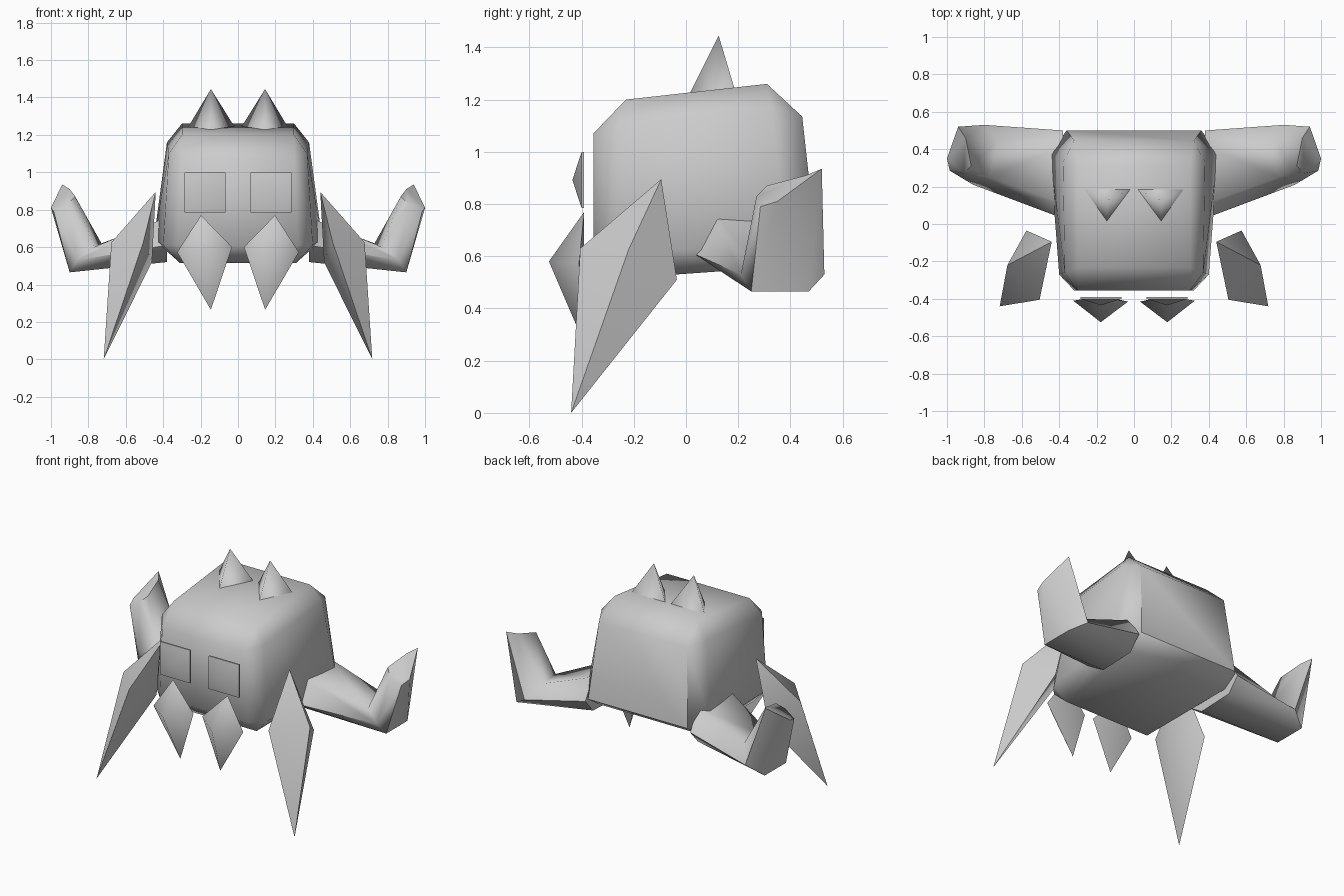
import bpy, bmesh, math

if "Cube" in bpy.data.objects:
    bpy.data.objects.remove(bpy.data.objects["Cube"])

grey = bpy.data.materials.new("stone_grey")
grey.diffuse_color = (0.6, 0.6, 0.6, 1)
grey.use_nodes = True
grey.node_tree.nodes["Principled BSDF"].inputs["Base Color"].default_value = grey.diffuse_color


def make(name, bm, angle):
    """Turn a bmesh into a shaded object; edges sharper than angle stay hard."""
    bmesh.ops.recalc_face_normals(bm, faces=bm.faces)
    me = bpy.data.meshes.new(name)
    bm.to_mesh(me)
    bm.free()
    me.materials.append(grey)
    ob = bpy.data.objects.new(name, me)
    bpy.context.collection.objects.link(ob)
    bpy.ops.object.select_all(action='DESELECT')
    ob.select_set(True)
    bpy.context.view_layer.objects.active = ob
    bpy.ops.object.shade_smooth_by_angle(angle=math.radians(angle))
    return ob


def hull(name, pts, angle):
    bm = bmesh.new()
    for p in pts:
        bm.verts.new(p)
    bmesh.ops.convex_hull(bm, input=bm.verts)
    bmesh.ops.dissolve_limit(bm, angle_limit=0.02, verts=bm.verts, edges=bm.edges)
    return make(name, bm, angle)


def loft(name, rings, angle):
    """Skin between matching rings and cap both ends."""
    bm = bmesh.new()
    rows = [[bm.verts.new(p) for p in r] for r in rings]
    for a, b in zip(rows, rows[1:]):
        for i in range(len(a)):
            j = (i + 1) % len(a)
            bm.faces.new((a[i], a[j], b[j], b[i]))
    bm.faces.new(rows[0])
    bm.faces.new(rows[-1])
    return make(name, bm, angle)


def side(s, pts):
    return [(s * x, y, z) for x, y, z in pts]


# Body: tapered block, each corner cut into three points
body_half = [
    (0.30, -0.23, 1.20), (0.30, -0.355, 1.07), (0.37, -0.26, 1.10),
    (0.30, 0.31, 1.26), (0.32, 0.445, 1.135), (0.38, 0.33, 1.16),
    (0.31, -0.25, 0.515), (0.32, -0.355, 0.61), (0.40, -0.27, 0.61),
    (0.36, 0.38, 0.56), (0.36, 0.50, 0.64), (0.45, 0.38, 0.64)]
hull("body", body_half + side(-1, body_half), 50)

# Arm rings: bottom front, bottom back, back, top back, top front, front
shoulder = [(0.38, 0.17, 0.52), (0.38, 0.42, 0.53), (0.38, 0.50, 0.62),
            (0.38, 0.42, 0.75), (0.38, 0.11, 0.76), (0.38, 0.03, 0.61)]
elbow = [(0.90, 0.25, 0.465), (0.90, 0.47, 0.465), (0.80, 0.53, 0.53),
         (0.73, 0.44, 0.62), (0.77, 0.25, 0.60), (0.86, 0.21, 0.53)]
hand = [(0.985, 0.285, 0.79), (1.0, 0.35, 0.81), (0.94, 0.52, 0.935),
        (0.90, 0.46, 0.91), (0.87, 0.31, 0.87), (0.91, 0.27, 0.83)]

# Leg spike: top, front, outer, back, inner, tip
leg = [(0.44, -0.095, 0.895), (0.505, -0.405, 0.63), (0.677, -0.22, 0.625),
       (0.575, -0.035, 0.51), (0.46, -0.19, 0.52), (0.718, -0.44, 0.0)]

# Fang: rim of four points and a peak toward the front
fang = [(0.198, -0.39, 0.77), (0.325, -0.41, 0.573), (0.032, -0.415, 0.60),
        (0.145, -0.39, 0.265), (0.178, -0.525, 0.58)]

for s, label in ((1, "right"), (-1, "left")):
    loft(label + "_arm", [side(s, r) for r in (shoulder, elbow, hand)], 60)
    hull(label + "_leg_spike", side(s, leg), 60)
    hull(label + "_fang", side(s, fang), 85)

    # Horn: three-sided spike, open where it meets the body
    bm = bmesh.new()
    apex, *base = [bm.verts.new(p) for p in side(s, [
        (0.145, 0.125, 1.445), (0.265, 0.185, 1.245),
        (0.02, 0.185, 1.245), (0.145, 0.015, 1.225)])]
    for i in range(3):
        bm.faces.new((apex, base[i], base[(i + 1) % 3]))
    make(label + "_horn", bm, 180)

    # Eye: square plate with a shallow raised centre
    eye = [(0.177 + a * 0.11, y, 0.892 + b * 0.108)
           for a in (-1, 1) for b in (-1, 1) for y in (-0.39, -0.40)]
    hull(label + "_eye", side(s, eye + [(0.177, -0.435, 0.892)]), 40)
